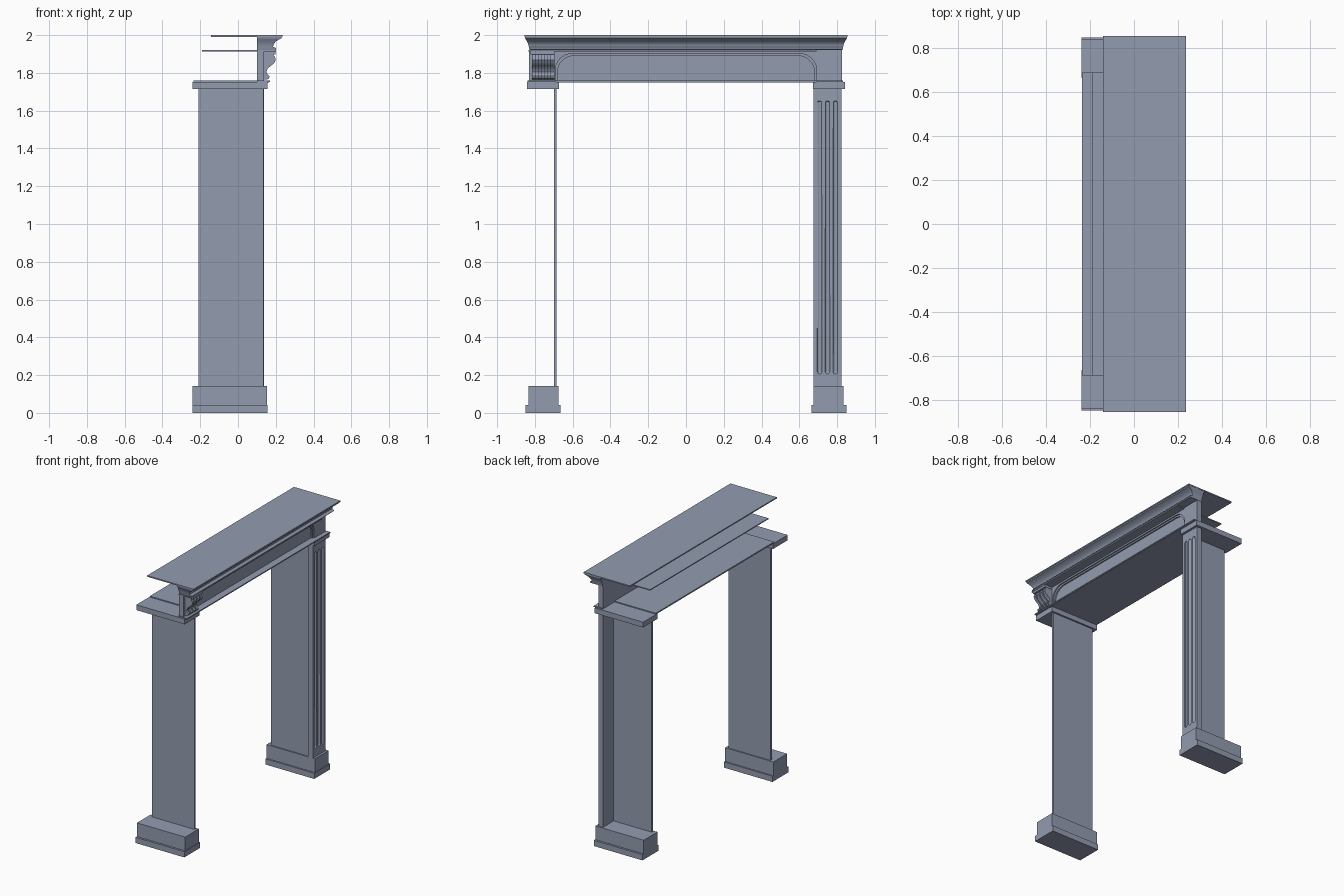
import bpy, bmesh, math
from mathutils import Vector

cube = bpy.data.objects.get("Cube")
if cube:
    bpy.data.objects.remove(cube, do_unlink=True)

stone = bpy.data.materials.new("slate_grey")
stone.use_nodes = True
COLOR = (0.29, 0.33, 0.43, 1)
stone.diffuse_color = COLOR
stone.node_tree.nodes["Principled BSDF"].inputs["Base Color"].default_value = COLOR


def finish(name, bm, smooth=False):
    bmesh.ops.recalc_face_normals(bm, faces=bm.faces[:])
    mesh = bpy.data.meshes.new(name)
    bm.to_mesh(mesh)
    bm.free()
    mesh.materials.append(stone)
    obj = bpy.data.objects.new(name, mesh)
    bpy.context.collection.objects.link(obj)
    bpy.ops.object.select_all(action="DESELECT")
    obj.select_set(True)
    bpy.context.view_layer.objects.active = obj
    if smooth:
        bpy.ops.object.shade_smooth_by_angle(angle=math.radians(35))
    return obj


def box(name, xs, ys, zs):
    bm = bmesh.new()
    bmesh.ops.create_cube(bm, size=1)
    for v in bm.verts:
        v.co = [(a + b) / 2 + c * (b - a) for (a, b), c in zip((xs, ys, zs), v.co)]
    return finish(name, bm)


def prism(name, points, offset, smooth=False):
    bm = bmesh.new()
    face = bm.faces.new([bm.verts.new(p) for p in points])
    ext = bmesh.ops.extrude_face_region(bm, geom=[face])
    moved = [g for g in ext["geom"] if isinstance(g, bmesh.types.BMVert)]
    bmesh.ops.translate(bm, verts=moved, vec=Vector(offset))
    return finish(name, bm, smooth)


# Both legs: stepped plinth, thin inner panel and cap slab
for side, s in (("right", -1), ("left", 1)):
    def span(a, b):
        return tuple(sorted((s * a, s * b)))
    box(side + "_plinth_foot", (-0.24, 0.157), span(0.664, 0.85), (0, 0.042))
    box(side + "_plinth_block", (-0.24, 0.154), span(0.675, 0.835), (0.042, 0.143))
    box(side + "_inner_panel", (-0.21, 0.135), span(0.685, 0.70), (0.143, 1.715))
    box(side + "_cap", (-0.24, 0.155), span(0.672, 0.842), (1.714, 1.753))

# Fluted pilaster on the left leg
pilaster = box("fluted_pilaster", (0.10, 0.138), (0.675, 0.824), (0.143, 1.715))
bm = bmesh.new()
RADIUS, LOW, HIGH = 0.0125, 0.218, 1.64
for y in (0.707, 0.749, 0.791):
    ball = bmesh.ops.create_uvsphere(bm, u_segments=16, v_segments=8, radius=RADIUS)["verts"]
    for v in ball:
        v.co.z += HIGH if v.co.z > 0.0001 else LOW
        v.co.x += 0.139
        v.co.y += y
cutter = finish("flute_cutter", bm)
cutter.hide_render = True
bpy.context.view_layer.objects.active = pilaster
cut = pilaster.modifiers.new("flutes", "BOOLEAN")
cut.operation = "DIFFERENCE"
cut.solver = "EXACT"
cut.object = cutter
bpy.ops.object.modifier_apply(modifier=cut.name)
bpy.data.objects.remove(cutter, do_unlink=True)

# Horizontal boards
box("lower_board", (-0.236, 0.165), (-0.69, 0.69), (1.75, 1.76))
box("lower_front_strip", (0.10, 0.17), (-0.838, 0.832), (1.752, 1.76))
box("upper_board", (-0.19, 0.20), (-0.69, 0.69), (1.914, 1.921))
box("upper_end_strip", (0.10, 0.20), (-0.835, -0.69), (1.914, 1.921))
box("shelf", (-0.142, 0.236), (-0.855, 0.855), (1.991, 2.0))


def arch(inset, x):
    """Flat-topped opening with rounded shoulders, from -y to +y."""
    r, half, top = 0.09, 0.692 - inset, 1.902 - inset
    pts = [(x, -half, 1.76)]
    for sign, first in ((-1, 180), (1, 90)):
        for i in range(9):
            a = math.radians(first - i * 90 / 8)
            pts.append((x, sign * (half - r) + r * math.cos(a), top - r + r * math.sin(a)))
    return pts + [(x, half, 1.76)]


# Frieze: back plate, frame with arched opening, thin bead
box("frieze_panel", (0.10, 0.118), (-0.83, 0.826), (1.76, 1.921))
prism("frieze_frame", arch(0, 0.118) + [(0.118, 0.826, 1.76), (0.118, 0.826, 1.921),
      (0.118, -0.83, 1.921), (0.118, -0.83, 1.76)], (0.019, 0, 0))
prism("frieze_bead", arch(0, 0.118) + arch(0.011, 0.118)[::-1], (0.010, 0, 0))

# Crown moulding: stacked rings of (front x, half length, z)
PROFILE = [(0.198, 0.828, 1.921), (0.203, 0.830, 1.927), (0.198, 0.831, 1.933),
           (0.186, 0.832, 1.937), (0.187, 0.834, 1.947), (0.193, 0.838, 1.958),
           (0.203, 0.843, 1.968), (0.217, 0.848, 1.977), (0.230, 0.852, 1.983),
           (0.233, 0.853, 1.991)]
bm = bmesh.new()
rings = [[bm.verts.new(p) for p in ((0.10, -h, z), (x, -h, z), (x, h, z), (0.10, h, z))]
         for x, h, z in PROFILE]
for a, b in zip(rings, rings[1:]):
    for i in range(4):
        j = (i + 1) % 4
        bm.faces.new((a[i], a[j], b[j], b[i]))
bm.faces.new(rings[0])
bm.faces.new(rings[-1])
finish("crown_moulding", bm, True)

# Scrolled console bracket over the right leg, with raised ribs
SCROLL = [(0.155, 1.765), (0.165, 1.772), (0.167, 1.783), (0.156, 1.793), (0.151, 1.806),
          (0.157, 1.823), (0.175, 1.838), (0.191, 1.851), (0.199, 1.868), (0.196, 1.885),
          (0.185, 1.898)]


def console(name, y0, y1, depth):
    pts = [(0.13, y0, 1.765)] + [(x - depth, y0, z) for x, z in SCROLL] + [(0.13, y0, 1.898)]
    prism(name, pts, (0, y1 - y0, 0), True)


console("console_core", -0.812, -0.702, 0.010)
for i in range(4):
    y = -0.805 + i * 0.0325
    console("console_rib_%d" % (i + 1), y - 0.010, y + 0.010, 0)
box("console_top", (0.13, 0.198), (-0.822, -0.695), (1.898, 1.914))
